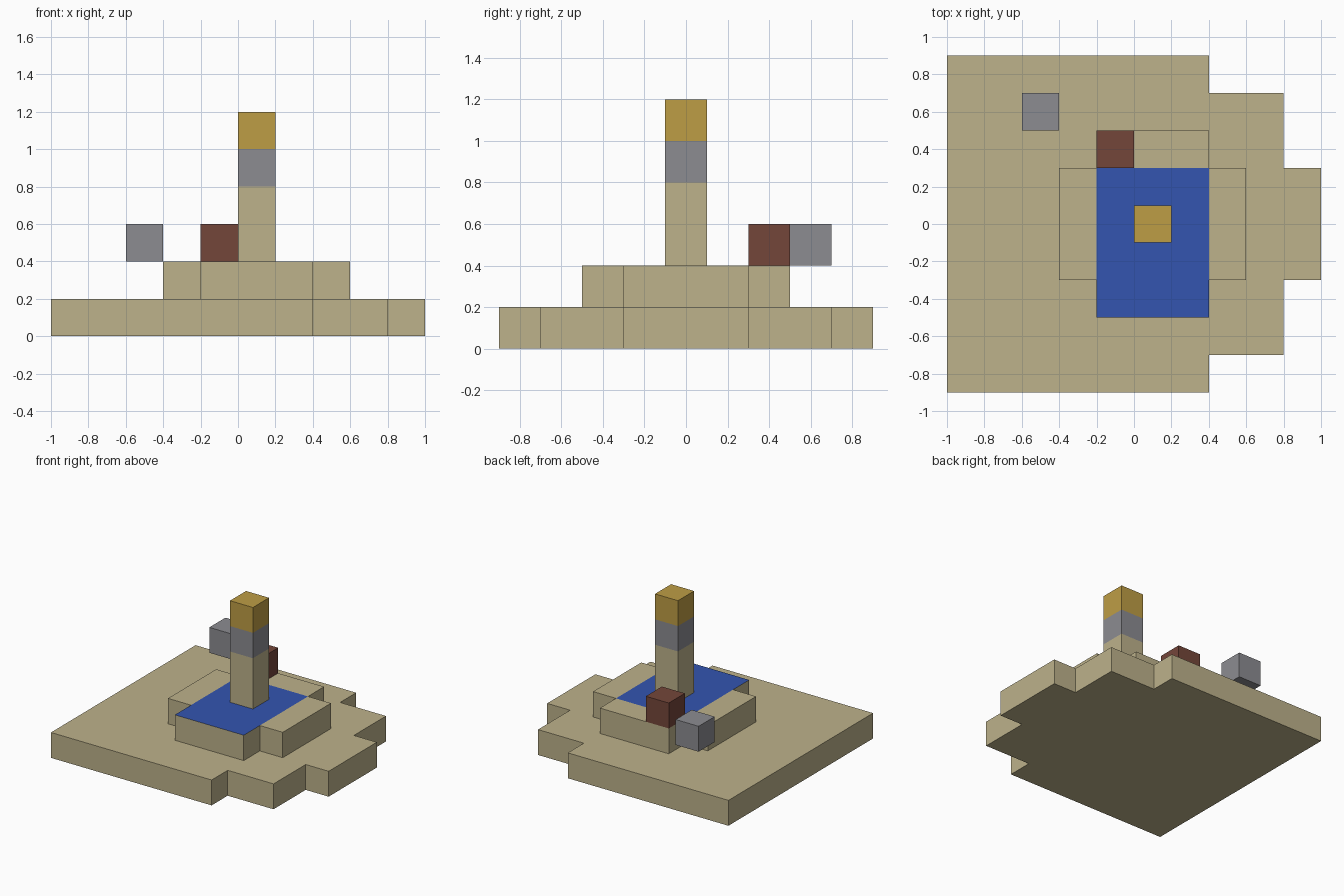
import bpy
import bmesh

cube = bpy.data.objects.get("Cube")
if cube:
    bpy.data.objects.remove(cube, do_unlink=True)


def linear(c):
    c /= 255
    return c / 12.92 if c <= 0.04045 else ((c + 0.055) / 1.055) ** 2.4


def material(name, *rgb):
    colour = [linear(c) for c in rgb] + [1]
    m = bpy.data.materials.new(name)
    m.use_nodes = True
    m.diffuse_color = colour
    bsdf = m.node_tree.nodes["Principled BSDF"]
    bsdf.inputs["Base Color"].default_value = colour
    bsdf.inputs["Roughness"].default_value = 0.9
    return m


sand = material("sand", 189, 178, 139)
stone = material("stone grey", 140, 140, 145)
gold = material("gold", 190, 157, 69)
brick = material("dark red brown", 116, 70, 58)
water = material("water blue", 51, 85, 176)


def mirrored(half):
    """Close a half outline by mirroring it front to back."""
    return half + [(x, -y) for x, y in reversed(half)]


def square(x, y, r=0.1):
    return [(x - r, y - r), (x + r, y - r), (x + r, y + r), (x - r, y + r)]


def prism(name, outline, levels, mats, cuts=(), paint=None):
    """Stack an outline through the levels, one material per band."""
    bm = bmesh.new()
    rings = [[bm.verts.new((x, y, z)) for x, y in outline] for z in levels]
    n = len(outline)
    bm.faces.new(rings[0][::-1])
    for band, (low, high) in enumerate(zip(rings, rings[1:])):
        for i in range(n):
            j = (i + 1) % n
            bm.faces.new((low[i], low[j], high[j], high[i])).material_index = band
    bm.faces.new(rings[-1]).material_index = len(levels) - 2
    for point, normal in cuts:
        bmesh.ops.bisect_plane(bm, geom=bm.verts[:] + bm.edges[:] + bm.faces[:],
                               dist=1e-5, plane_co=point, plane_no=normal)
    bm.normal_update()
    if paint:
        for f in bm.faces:
            if paint(f):
                f.material_index = 1
    mesh = bpy.data.meshes.new(name)
    bm.to_mesh(mesh)
    bm.free()
    for m in mats:
        mesh.materials.append(m)
    obj = bpy.data.objects.new(name, mesh)
    bpy.context.collection.objects.link(obj)
    return obj


# Stepped ground slab
prism("ground_slab",
      mirrored([(-1, -0.9), (0.4, -0.9), (0.4, -0.7), (0.8, -0.7), (0.8, -0.3), (1, -0.3)]),
      [0, 0.2], [sand])

# Cross-shaped basin, its centre filled level with water
prism("basin",
      mirrored([(-0.4, -0.3), (-0.2, -0.3), (-0.2, -0.5),
                (0.4, -0.5), (0.4, -0.3), (0.6, -0.3)]),
      [0.2, 0.4], [sand, water],
      cuts=[((0, -0.3, 0), (0, 1, 0)), ((0, 0.3, 0), (0, 1, 0)),
            ((-0.2, 0, 0), (1, 0, 0)), ((0.4, 0, 0), (1, 0, 0))],
      paint=lambda f: f.normal.z > 0.9
      and abs(f.calc_center_median().x - 0.1) < 0.2
      and abs(f.calc_center_median().y) < 0.2)

# Central pillar with stone band and gold cap
prism("pillar", square(0.1, 0), [0.4, 0.8, 1.0, 1.2], [sand, stone, gold])

# Block on the basin rim and the floating block
prism("rim_block", square(-0.1, 0.4), [0.4, 0.6], [brick])
prism("floating_block", square(-0.5, 0.6), [0.4, 0.6], [stone])
